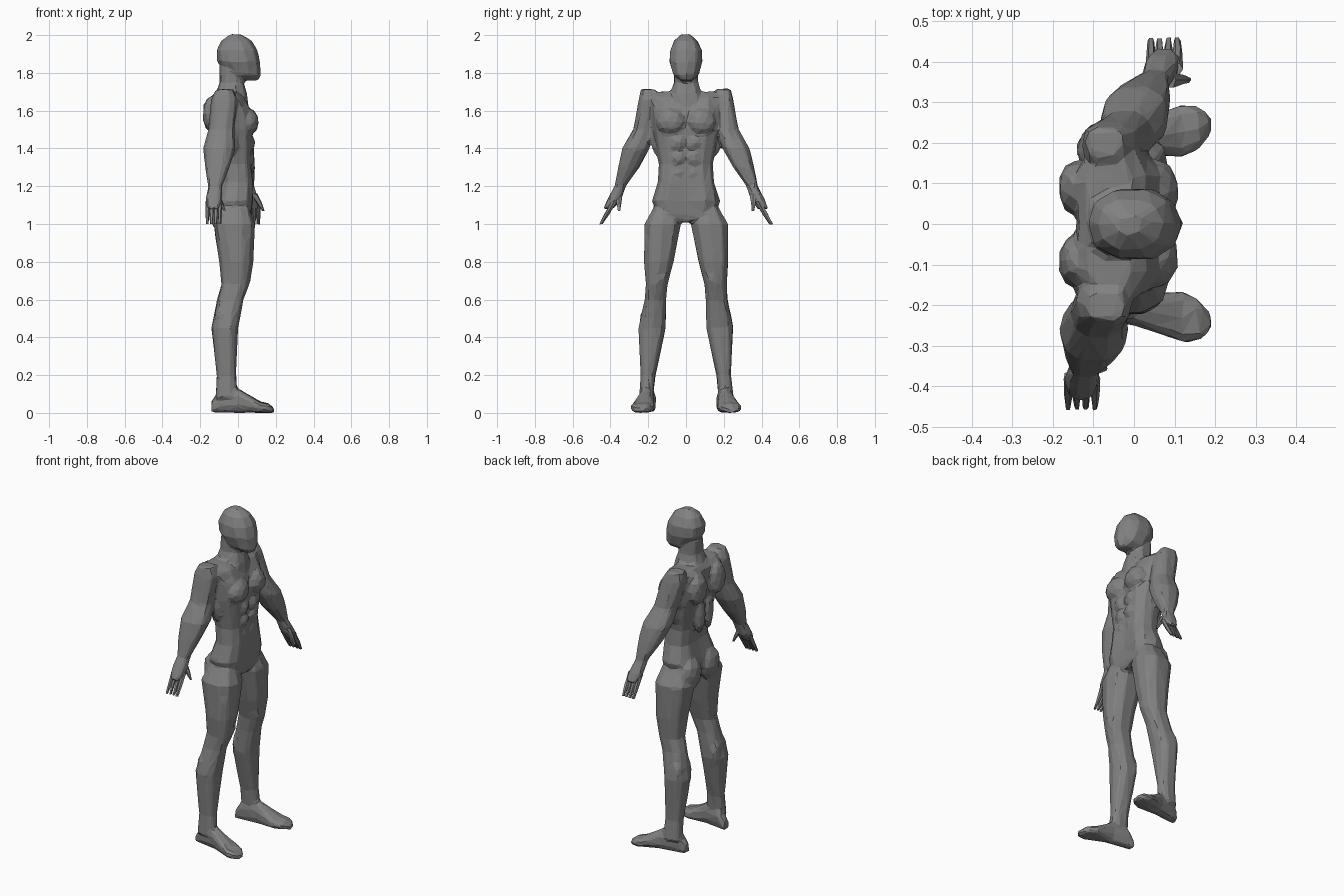
import bpy
import bmesh
import math
import random
from mathutils import Vector

random.seed(4)
if "Cube" in bpy.data.objects:
    bpy.data.objects.remove(bpy.data.objects["Cube"], do_unlink=True)

# Single matte grey for the whole figure
grey = bpy.data.materials.new("stone grey")
grey.use_nodes = True
colour = (.22, .22, .22, 1)
grey.diffuse_color = colour
grey.node_tree.nodes["Principled BSDF"].inputs["Base Color"].default_value = colour


def store(bm, name, rough):
    """Roughen slightly and keep the mesh as a flat shaded object."""
    for vert in bm.verts:
        vert.co += Vector([random.uniform(-rough, rough) for axis in range(3)])
    bmesh.ops.triangulate(bm, faces=bm.faces[:])
    bmesh.ops.recalc_face_normals(bm, faces=bm.faces[:])
    mesh = bpy.data.meshes.new(name)
    bm.to_mesh(mesh)
    bm.free()
    mesh.materials.append(grey)
    obj = bpy.data.objects.new(name, mesh)
    bpy.context.collection.objects.link(obj)
    return obj


def loft(bm, rows, sides=10, power=.8, groove=0, side=1, lengthwise=False):
    """Skin rows of (station, depth start, depth end, sideways centre, half width)."""
    rings = []
    for station, start, end, centre, half in rows:
        ring = []
        for i in range(sides):
            angle = math.tau * i / sides
            cosine, sine = math.cos(angle), math.sin(angle)
            u = math.copysign(abs(cosine) ** power, cosine)
            v = math.copysign(abs(sine) ** power, sine)
            if abs(sine) < .01:
                u *= 1 - groove
            depth = (start + end) / 2 + u * (end - start) / 2
            sideways = side * (centre + v * half)
            place = (station, sideways, depth) if lengthwise else (depth, sideways, station)
            ring.append(bm.verts.new(place))
        rings.append(ring)
    for low, high in zip(rings, rings[1:]):
        for i in range(sides):
            j = (i + 1) % sides
            bm.faces.new((low[i], low[j], high[j], high[i]))
    bm.faces.new(rings[0])
    bm.faces.new(rings[-1])


def muscle(bm, x, y, z, radius, stretch):
    """Lump sunk in the body, flattened in depth and stretched upward."""
    ball = bmesh.ops.create_icosphere(bm, subdivisions=2, radius=radius)
    for vert in ball["verts"]:
        vert.co.x *= .7
        vert.co.z *= stretch
        vert.co += Vector((x, y, z))


body = bmesh.new()

# Head and neck: height, back, front, with width in proportion to depth
head = [(1.76, .03, .11), (1.79, -.06, .12), (1.86, -.11, .12),
        (1.92, -.115, .105), (1.97, -.09, .07), (2.005, -.04, .02)]
neck = [(1.62, -.14, .06), (1.69, -.12, .05), (1.75, -.1, .03), (1.83, -.1, .03)]
loft(body, [(z, back, front, 0, (front - back) * .4) for z, back, front in head], power=.9)
loft(body, [(z, back, front, 0, (front - back) / 2) for z, back, front in neck])

# Trunk from groin to collar, creased down the spine and breastbone
trunk = [(1.01, -.07, .06, .03), (1.05, -.13, .08, .15), (1.12, -.12, .09, .18),
         (1.22, -.09, .085, .15), (1.32, -.1, .08, .145), (1.5, -.15, .09, .18),
         (1.6, -.16, .08, .19), (1.67, -.15, .04, .2), (1.7, -.12, 0, .19)]
loft(body, [(z, back, front, 0, half) for z, back, front, half in trunk],
     sides=12, power=.75, groove=.16)

# Arm: height, sideways centre, half width
arm = [(1.715, .2, .04), (1.66, .19, .062), (1.5, .22, .06), (1.4, .265, .074),
       (1.3, .305, .058), (1.2, .35, .031), (1.13, .38, .038), (1.08, .41, .03)]
# Leg: height, back, front, half width
leg = [(1.12, -.08, .05, .04), (1, -.13, .09, .1), (.8, -.1, .08, .08),
       (.68, -.09, .06, .06), (.6, -.11, .03, .06), (.45, -.14, 0, .075),
       (.2, -.115, -.01, .04), (.08, -.12, 0, .04)]
# Foot: distance forward, top, half width
foot = [(-.14, .06, .025), (-.1, .12, .035), (0, .13, .04),
        (.12, .06, .065), (.16, .05, .055), (.19, .03, .025)]
# Muscles: forward, sideways, height, radius, upward stretch
muscles = [
    (.055, .08, 1.54, .08, .9),     # chest
    (-.14, .09, 1.58, .07, 1.4),    # shoulder blade
    (-.12, .04, 1.4, .04, 3),       # back column
    (-.03, .14, 1.45, .05, 2),      # flank
    (.05, .04, 1.27, .04, 1),       # lower abdominal
    (.06, .04, 1.35, .04, 1),       # middle abdominal
    (.06, .045, 1.43, .045, 1),     # upper abdominal
    (-.09, .09, 1.05, .08, 1.2),    # buttock
    (.03, .15, .88, .07, 2),        # thigh
    (.04, .14, .72, .04, 1.2),      # inner knee
    (.01, .17, .64, .04, 1.2),      # kneecap
    (-.1, .15, .48, .045, 2),       # inner calf
    (-.09, .2, .47, .05, 2),        # outer calf
]

# The left arm swings forward, the right arm back
for label, side, swing in (("left", 1, .24), ("right", -1, -.1)):
    def arm_depth(z):
        return -.07 + swing * (1.7 - z)

    loft(body, [(z, arm_depth(z) - half * 1.15, arm_depth(z) + half * 1.15, y, half)
                for z, y, half in arm], side=side)
    loft(body, [(z, back, front, .22 - z * .095, half)
                for z, back, front, half in leg], side=side)
    loft(body, [(x, 0, top, .21 + x * .17, half) for x, top, half in foot],
         side=side, lengthwise=True)
    for x, y, z, radius, stretch in muscles:
        muscle(body, x, y * side, z, radius, stretch)

    # Four fingers across the palm and a thumb pointing forward
    palm = arm_depth(1.1)
    for k, finger in enumerate(("little", "ring", "middle", "index")):
        x = palm + (k - 1.5) * .022
        digit = bmesh.new()
        loft(digit, [(z, x - thick, x + thick, y, thick * 1.3)
                     for z, y, thick in ((1.12, .38, .012), (1.05, .42, .011), (1, .45, .007))],
             sides=6, side=side)
        store(digit, f"{label}_{finger}_finger", .002)
    thumb = bmesh.new()
    loft(thumb, [(z, palm + reach - thick, palm + reach + thick, .355, thick)
                 for z, reach, thick in ((1.16, .01, .02), (1.11, .04, .013), (1.07, .06, .006))],
         sides=6, side=side)
    store(thumb, label + "_thumb", .002)

# Fuse the parts into one skin, blend it, then cut it down to coarse facets
skin = store(body, "body", .003)
fuse = skin.modifiers.new("fuse", "REMESH")
fuse.mode = "VOXEL"
fuse.voxel_size = .01
blend = skin.modifiers.new("blend", "SMOOTH")
blend.factor = .5
blend.iterations = 4
facet = skin.modifiers.new("facet", "DECIMATE")
facet.ratio = .05
